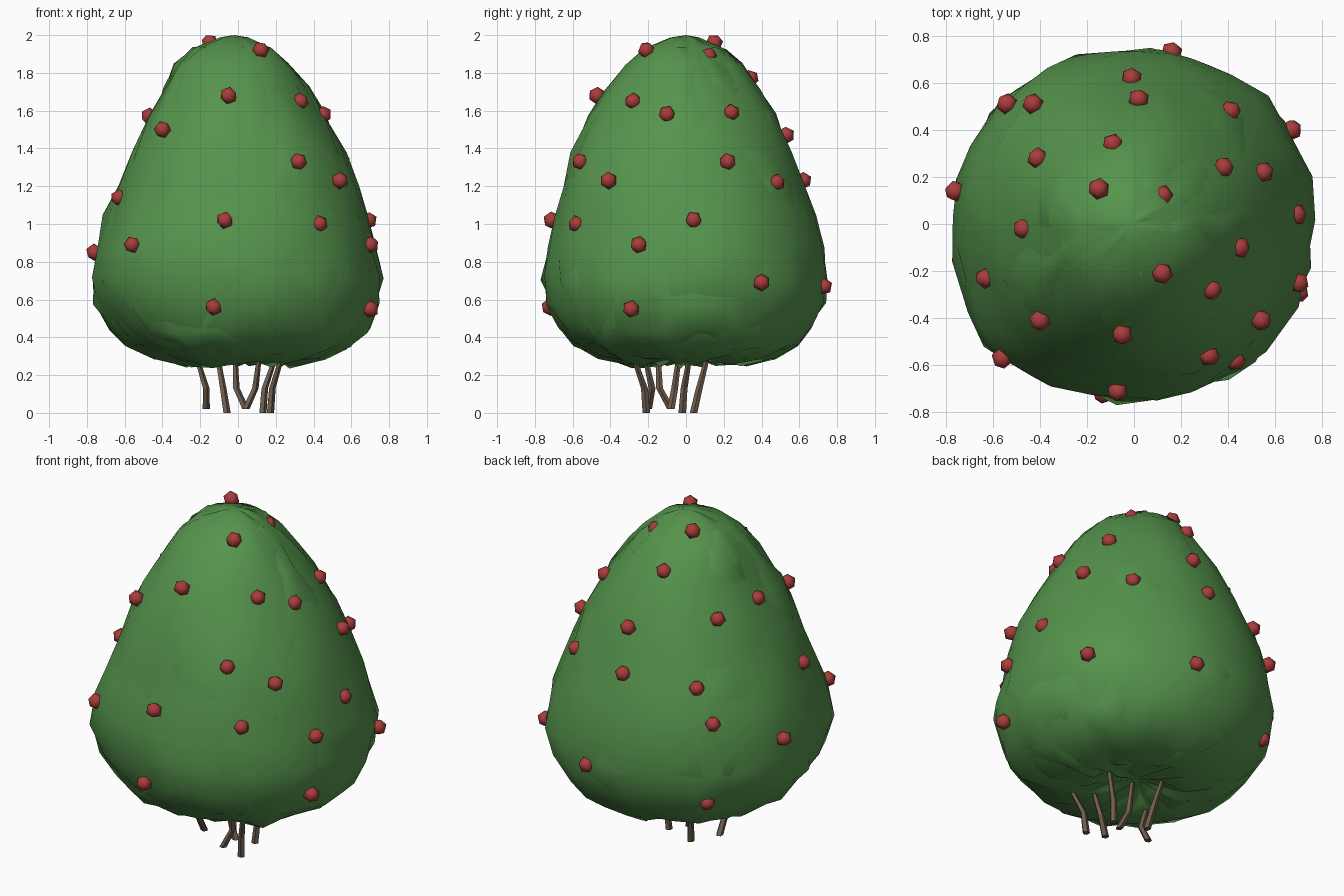
import bpy, bmesh, math, random
from mathutils import Vector, noise

cube = bpy.data.objects.get("Cube")
if cube:
    bpy.data.objects.remove(cube, do_unlink=True)
random.seed(4)


def material(name, rgb):
    m = bpy.data.materials.new(name)
    m.use_nodes = True
    m.diffuse_color = (*rgb, 1)
    bsdf = next(n for n in m.node_tree.nodes if n.type == 'BSDF_PRINCIPLED')
    bsdf.inputs["Base Color"].default_value = (*rgb, 1)
    bsdf.inputs["Roughness"].default_value = 0.9
    return m


leaf_green = material("leaf green", (0.092, 0.295, 0.073))
berry_red = material("berry red", (0.4, 0.045, 0.045))
bark_brown = material("bark brown", (0.16, 0.11, 0.077))


def add_mesh(name, bm, mat, smooth=True):
    bmesh.ops.recalc_face_normals(bm, faces=bm.faces)
    for f in bm.faces:
        f.smooth = smooth
    mesh = bpy.data.meshes.new(name)
    bm.to_mesh(mesh)
    bm.free()
    mesh.materials.append(mat)
    ob = bpy.data.objects.new(name, mesh)
    bpy.context.collection.objects.link(ob)
    return ob


# Berry centres, all lying on the foliage surface
BERRIES = [Vector(p) for p in (
    (.12, -.21, 1.92), (-.15, .15, 1.96), (.12, .12, 1.89), (.33, -.28, 1.65),
    (.45, -.10, 1.58), (.38, .24, 1.59), (-.05, -.47, 1.68), (.32, -.56, 1.33),
    (.54, -.41, 1.23), (.55, .22, 1.33), (.41, .48, 1.22), (-.01, .62, 1.23),
    (.02, .53, 1.47), (-.07, -.71, 1.02), (.43, -.58, 1), (.69, .04, 1.02),
    (.70, -.25, .89), (.67, .40, .69), (.16, .73, .67), (.70, -.29, .55),
    (-.40, -.41, 1.5), (-.47, -.02, 1.57), (-.63, -.23, 1.14), (-.56, -.57, .89),
    (-.76, .14, .85), (-.13, -.72, .56), (-.09, .34, 1.77), (-.41, .28, 1.54),
    (-.54, .51, 1.02), (-.43, .51, 1.21), (-.5, .51, .53))]

# Foliage outline (radius, height), from the hollow underside to the crown
PROFILE = [(0.14, 0.3), (0.3, 0.265), (0.46, 0.3), (0.6, 0.36), (0.68, 0.45),
           (0.745, 0.58), (0.765, 0.72), (0.745, 0.88), (0.71, 1.04), (0.66, 1.2),
           (0.59, 1.38), (0.5, 1.57), (0.41, 1.72), (0.32, 1.84), (0.22, 1.93),
           (0.09, 1.985)]


def profile_radius(z):
    for (r0, z0), (r1, z1) in zip(PROFILE[1:], PROFILE[2:]):
        if z0 <= z <= z1:
            return r0 + (r1 - r0) * (z - z0) / (z1 - z0)


OFFSETS = [(b, b.xy.length - profile_radius(b.z) - 0.008) for b in BERRIES]


def bulge(p):
    """Swell or hollow the foliage so that it passes through the berries."""
    weights = [math.exp(-(p - b).length_squared / 0.06) for b, _ in OFFSETS]
    return sum(w * o for w, (_, o) in zip(weights, OFFSETS)) / (sum(weights) + 0.12)


def foliage(name, sides, jitter, hem_jitter, scale, seed, profile):
    bm = bmesh.new()
    rings = []
    for i, (r, z) in enumerate(profile):
        ring = []
        for k in range(sides):
            a = math.tau * (k + 0.5 * (i % 2) + random.uniform(-0.2, 0.2)) / sides
            d = Vector((math.cos(a), math.sin(a), 0))
            p = d * r + Vector((0, 0, z))
            lump = noise.noise(p * 3 + Vector((0, 0, seed)))
            rough = hem_jitter if z < 0.8 else jitter
            rad = r * scale + bulge(p) + 0.015 * lump + random.uniform(-rough, rough)
            dz = random.uniform(-rough, rough) * (0.4 if z > 1.9 else 1)
            ring.append(bm.verts.new(d * rad + Vector((0, 0, z + dz))))
        rings.append(ring)
    for a, b in zip(rings, rings[1:]):
        for k in range(sides):
            n = (k + 1) % sides
            bm.faces.new((a[k], a[n], b[n], b[k]))
    for ring, z in ((rings[0], 0.32), (rings[-1], profile[-1][1] + 0.015)):
        tip = bm.verts.new((-0.02, 0, z))
        for k in range(sides):
            bm.faces.new((ring[k], ring[(k + 1) % sides], tip))
    bmesh.ops.triangulate(bm, faces=bm.faces)
    add_mesh(name, bm, leaf_green)


foliage("foliage", 26, 0.01, 0.018, 1.0, 0, PROFILE)
foliage("foliage_rough_layer", 30, 0.02, 0.034, 0.98, 9, PROFILE[:-1])

# Berries
for i, p in enumerate(BERRIES):
    bm = bmesh.new()
    bmesh.ops.create_icosphere(bm, subdivisions=1, radius=0.047)
    turn = Vector((0, 0, 1)).rotation_difference(Vector((p.x, p.y, 0.3)))
    bmesh.ops.transform(bm, matrix=turn.to_matrix().to_4x4(), verts=bm.verts)
    add_mesh(f"berry_{i + 1}", bm, berry_red).location = p


# Stems: bent, tapering tubes from foot to knee to top
def stem(name, foot, knee, top):
    bm = bmesh.new()
    rings = []
    for p, r in ((foot, 0.021), (knee, 0.019), (top, 0.012)):
        rings.append([bm.verts.new((p[0] + r * math.cos(k * math.tau / 5),
                                    p[1] + r * math.sin(k * math.tau / 5), p[2]))
                      for k in range(5)])
    for a, b in zip(rings, rings[1:]):
        for k in range(5):
            n = (k + 1) % 5
            bm.faces.new((a[k], a[n], b[n], b[k]))
    bm.faces.new(rings[0])
    bm.faces.new(rings[-1])
    add_mesh(name, bm, bark_brown, smooth=False)


STEMS = [((.17, -.21), (.18, -.22), (.25, -.3)),
         ((.04, -.2), (.09, -.18), (.12, -.23)),
         ((.13, -.02), (.14, -.01), (.22, .03)),
         ((-.17, -.08), (-.17, -.14), (-.24, -.15)),
         ((-.06, .04), (-.08, .07), (-.12, .13)),
         ((.04, -.08), (-.01, -.06), (-.02, -.03))]
for i, (f, k, t) in enumerate(STEMS):
    stem(f"stem_{i + 1}", (*f, 0.02 * (i % 2)), (*k, 0.13), (*t, 0.36))
